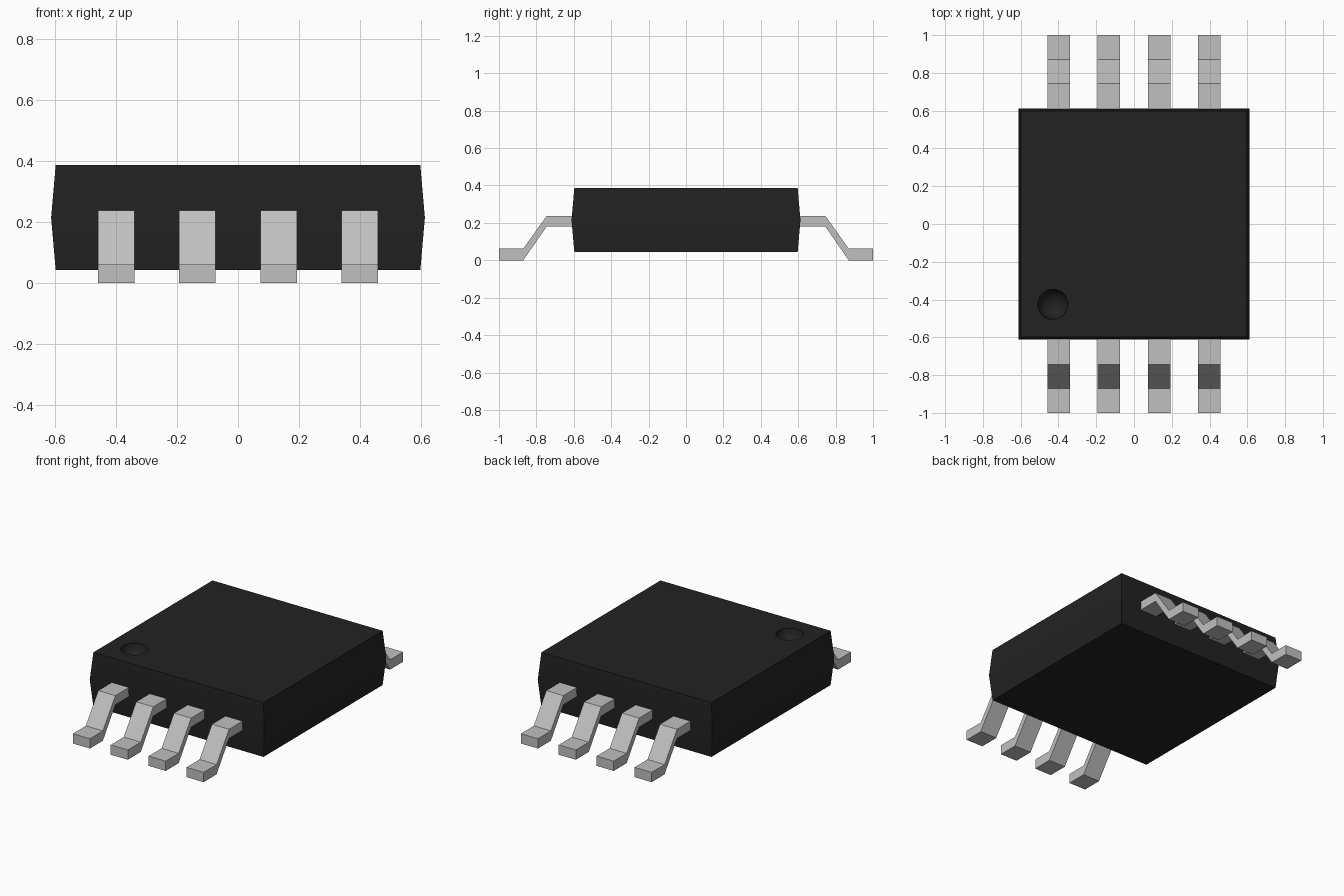
import bpy, bmesh

cube = bpy.data.objects.get("Cube")
if cube:
    bpy.data.objects.remove(cube, do_unlink=True)


def material(name, value, rough):
    m = bpy.data.materials.new(name)
    m.use_nodes = True
    col = (value, value, value, 1)
    m.diffuse_color = col
    bsdf = m.node_tree.nodes["Principled BSDF"]
    bsdf.inputs["Base Color"].default_value = col
    bsdf.inputs["Roughness"].default_value = rough
    return m


def finish(bm, name, mat):
    bmesh.ops.recalc_face_normals(bm, faces=bm.faces)
    mesh = bpy.data.meshes.new(name)
    bm.to_mesh(mesh)
    bm.free()
    mesh.materials.append(mat)
    ob = bpy.data.objects.new(name, mesh)
    bpy.context.collection.objects.link(ob)
    return ob


black = material("black plastic", 0.016, 0.6)
silver = material("silver metal", 0.53, 0.4)

# Package body: square sections that taper away from the mid seam
bm = bmesh.new()
rings = []
for half, z in [(0.597, 0.043), (0.612, 0.215), (0.597, 0.387)]:
    rings.append([bm.verts.new((sx * half, sy * half, z))
                  for sx, sy in [(-1, -1), (1, -1), (1, 1), (-1, 1)]])
for low, high in zip(rings, rings[1:]):
    for i in range(4):
        j = (i + 1) % 4
        bm.faces.new((low[i], low[j], high[j], high[i]))
bm.faces.new(rings[0])
bm.faces.new(rings[-1])
body = finish(bm, "body", black)

# Round dimple that marks the first pin
bm = bmesh.new()
bmesh.ops.create_uvsphere(bm, u_segments=32, v_segments=24, radius=0.08)
for v in bm.verts:
    v.co.x -= 0.43
    v.co.y -= 0.425
    v.co.z += 0.39
cutter = finish(bm, "dimple_cutter", black)
cutter.hide_render = True

cut = body.modifiers.new("dimple", 'BOOLEAN')
cut.operation = 'DIFFERENCE'
cut.solver = 'EXACT'
cut.object = cutter
bpy.ops.object.select_all(action='DESELECT')
bpy.context.view_layer.objects.active = body
body.select_set(True)
bpy.ops.object.modifier_apply(modifier=cut.name)
bpy.data.objects.remove(cutter, do_unlink=True)
bpy.ops.object.shade_smooth_by_angle(angle=0.2)

# Gull-wing pins: bent strip profile (y, z), extruded across x
profile = [(0.56, 0.238), (0.745, 0.238), (0.87, 0.062), (1, 0.062),
           (1, 0), (0.87, 0), (0.745, 0.18), (0.56, 0.18)]


def pin(name, x, side):
    bm = bmesh.new()
    face = bm.faces.new([bm.verts.new((x - 0.06, side * y, z)) for y, z in profile])
    out = bmesh.ops.extrude_face_region(bm, geom=[face])
    moved = [g for g in out["geom"] if isinstance(g, bmesh.types.BMVert)]
    bmesh.ops.translate(bm, verts=moved, vec=(0.12, 0, 0))
    return finish(bm, name, silver)


for side, label in [(-1, "front"), (1, "back")]:
    for i in range(4):
        pin(f"{label}_pin_{i + 1}", (i - 1.5) * 0.266, side)
